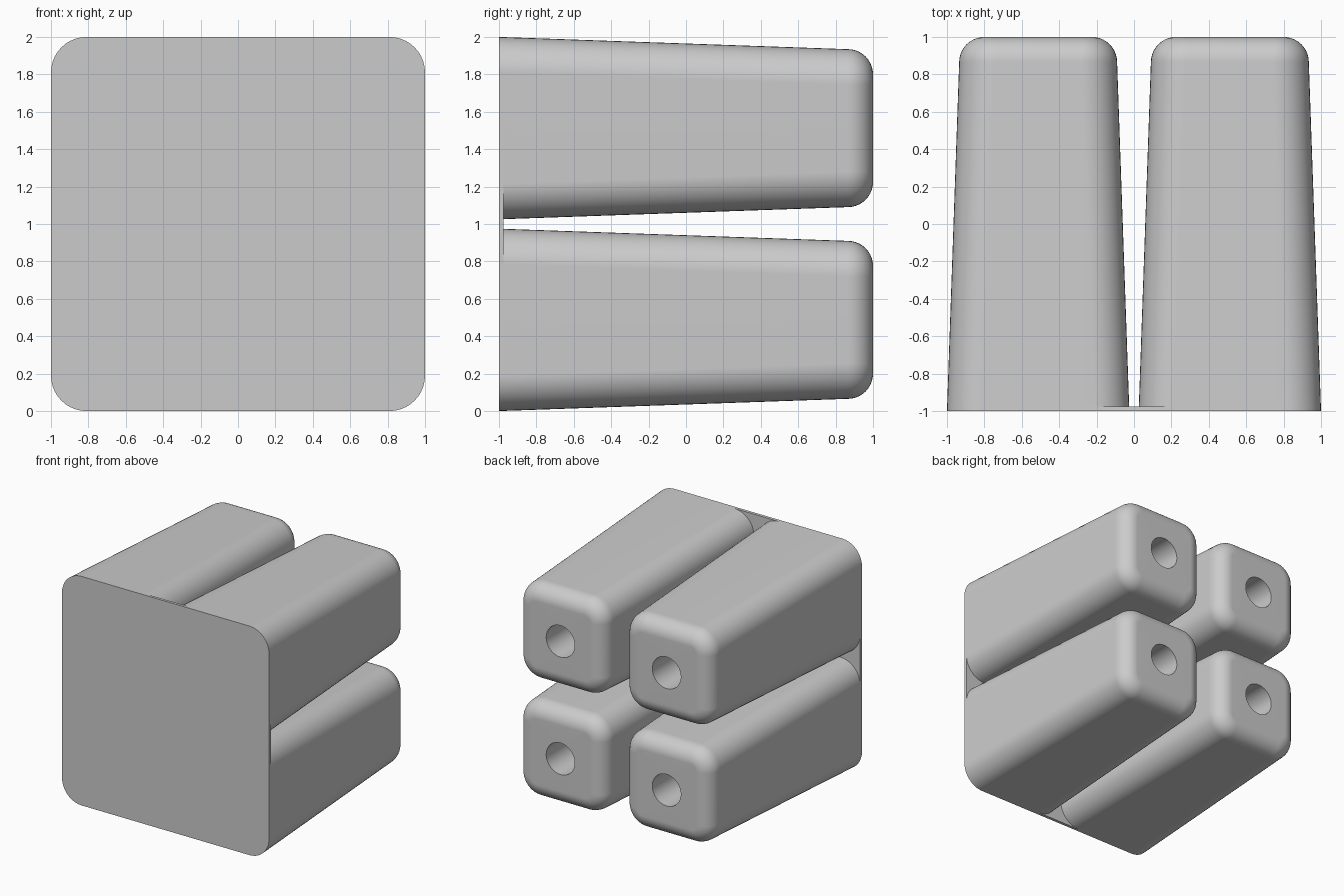
import bpy
import bmesh
from math import cos, sin, pi

cube = bpy.data.objects.get("Cube")
if cube:
    bpy.data.objects.remove(cube, do_unlink=True)

SEG = 10             # segments per rounded corner
CORNER = 0.19        # corner radius along the length
FILLET = 0.135       # radius of the end edge
DRAFT = 0.035        # taper per unit of length
BASE_BACK = -0.975   # rear face of the base plate
HOLE_RADIUS = 0.138
HOLE_FLOOR = -0.6

grey = bpy.data.materials.new("plain grey")
grey.use_nodes = True
colour = (0.6, 0.6, 0.6, 1)
grey.diffuse_color = colour
grey.node_tree.nodes["Principled BSDF"].inputs["Base Color"].default_value = colour


def rounded_square(half, radius, y):
    """Ring of points in the xz plane, starting at the +x +z corner."""
    ring = []
    for k in range(4):
        mid = pi / 4 + k * pi / 2
        cx = (half - radius) * (1 if cos(mid) > 0 else -1)
        cz = (half - radius) * (1 if sin(mid) > 0 else -1)
        for i in range(SEG + 1):
            a = (k + i / SEG) * pi / 2
            ring.append((cx + radius * cos(a), y, cz + radius * sin(a)))
    return ring


def circle(radius, y):
    n = 4 * (SEG + 1)
    return [(radius * cos(2 * pi * (i + 0.5) / n), y,
             radius * sin(2 * pi * (i + 0.5) / n)) for i in range(n)]


def loft(name, rings, location, cap_start):
    """Skin the rings in order and close the far end."""
    bm = bmesh.new()
    loops = [[bm.verts.new(p) for p in ring] for ring in rings]
    for a, b in zip(loops, loops[1:]):
        for i in range(len(a)):
            j = (i + 1) % len(a)
            bm.faces.new((a[i], b[i], b[j], a[j]))
    if cap_start:
        bm.faces.new(loops[0])
    bm.faces.new(loops[-1][::-1])
    mesh = bpy.data.meshes.new(name)
    bm.to_mesh(mesh)
    bm.free()
    mesh.materials.append(grey)
    obj = bpy.data.objects.new(name, mesh)
    obj.location = location
    bpy.context.collection.objects.link(obj)
    bpy.ops.object.select_all(action="DESELECT")
    obj.select_set(True)
    bpy.context.view_layer.objects.active = obj
    bpy.ops.object.shade_smooth_by_angle(angle=pi / 6)
    # Keep the large flat sides evenly shaded
    weighted = obj.modifiers.new("even shading", "WEIGHTED_NORMAL")
    weighted.keep_sharp = True
    return obj


# Thin base plate across the front
inset = DRAFT * (BASE_BACK + 1)
loft("base_plate", [rounded_square(1, CORNER, -1),
                    rounded_square(1 - inset, CORNER, BASE_BACK)],
     (0, 0, 1), True)

# Tapered post profile: straight side, rounded end edge, then blind hole
half = 0.4875


def half_at(y):
    return half - DRAFT * (y + 1)


post = [rounded_square(half_at(BASE_BACK), CORNER, BASE_BACK)]
for i in range(SEG + 1):
    t = i / SEG * pi / 2
    y = 1 - FILLET * (1 - sin(t))
    shrink = FILLET * (1 - cos(t))
    post.append(rounded_square(half_at(1 - FILLET) - shrink, CORNER - shrink, y))
post += [circle(HOLE_RADIUS, 1), circle(HOLE_RADIUS, HOLE_FLOOR)]

# Four posts in a square
for side, sx in (("left", 1), ("right", -1)):
    for level, sz in (("upper", 1), ("lower", -1)):
        loft(f"{level}_{side}_post", post,
             (sx * (1 - half), 0, 1 + sz * (1 - half)), False)
